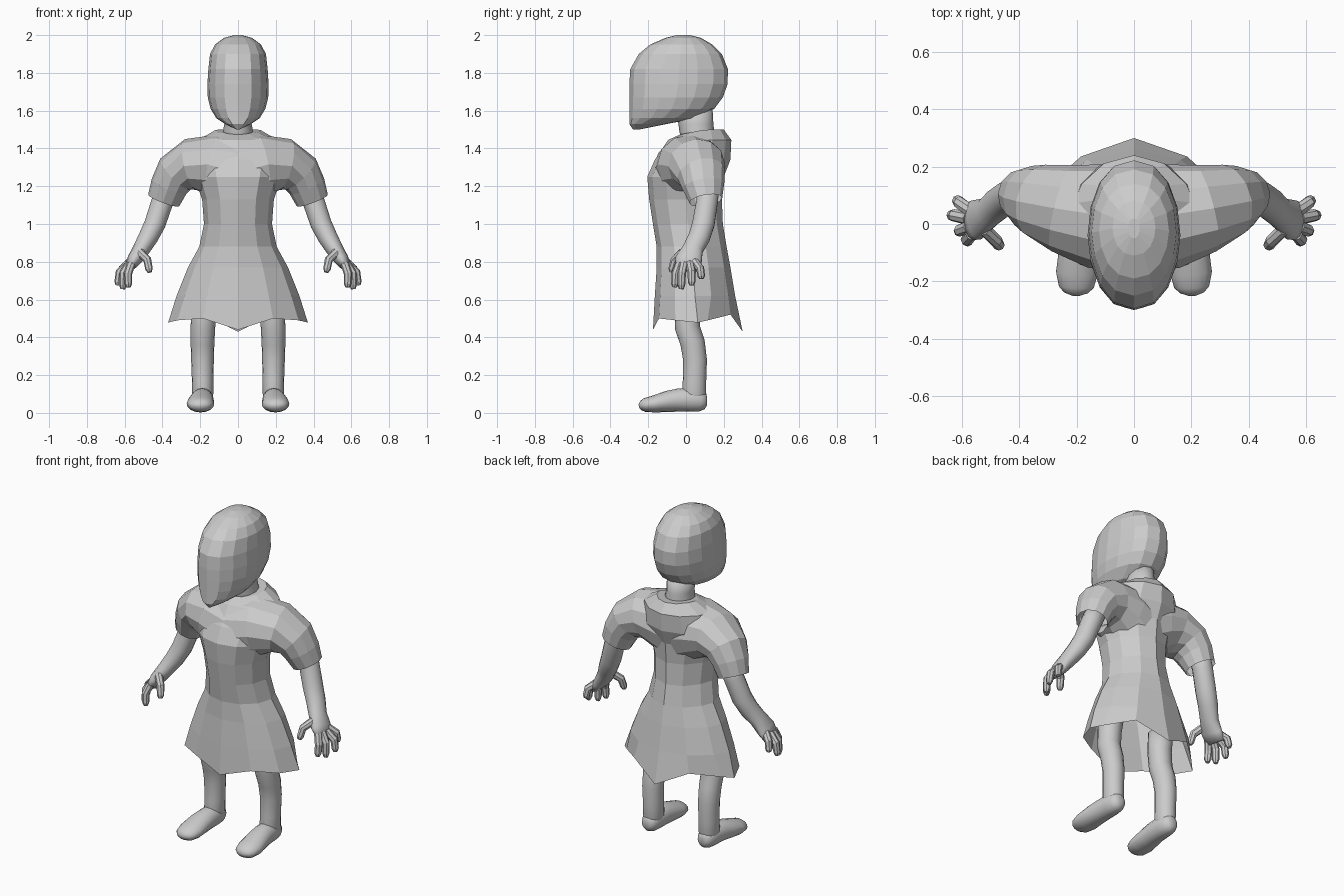
import bpy, bmesh
from math import sin, cos, pi, copysign
from mathutils import Vector


def loft(name, rings, cap_start=True, cap_end=True, mirror=False, smooth=False):
    """Skin a list of equal-sized point rings with quads."""
    bm = bmesh.new()
    loops = [[bm.verts.new(p) for p in ring] for ring in rings]
    n = len(loops[0])
    for a, b in zip(loops, loops[1:]):
        for i in range(n):
            j = (i + 1) % n
            bm.faces.new((a[i], a[j], b[j], b[i]))
    if cap_start:
        bm.faces.new(loops[0][::-1])
    if cap_end:
        bm.faces.new(loops[-1])
    bmesh.ops.recalc_face_normals(bm, faces=bm.faces)
    for f in bm.faces:
        f.smooth = smooth
    mesh = bpy.data.meshes.new(name)
    bm.to_mesh(mesh)
    bm.free()
    obj = bpy.data.objects.new(name, mesh)
    bpy.context.collection.objects.link(obj)
    if mirror:
        obj.modifiers.new("Mirror", "MIRROR")
    return obj


def level(z, y_front, y_back, width, n=16, front_pow=1.0, back_pow=1.0, side_pow=1.0):
    """Horizontal ring; powers above 1 sharpen a side, below 1 make it boxier."""
    yc, d = (y_front + y_back) / 2, (y_back - y_front) / 2
    ring = []
    for i in range(n):
        a = 2 * pi * i / n
        c, s = cos(a), sin(a)
        y = -d * abs(c) ** front_pow if c > 0 else d * abs(c) ** back_pow
        x = copysign(width * abs(s) ** side_pow, s) if abs(s) > 1e-6 else 0
        ring.append(Vector((x, yc + y, z)))
    return ring


def tube(name, path, ref, n=10, **kw):
    """Tube through (x, y, z, radius_u, radius_v); v follows the ref axis."""
    pts = [Vector(p[:3]) for p in path]
    ref = Vector(ref)
    rings = []
    for k, p in enumerate(path):
        t = (pts[min(k + 1, len(pts) - 1)] - pts[max(k - 1, 0)]).normalized()
        u = t.cross(ref).normalized()
        v = u.cross(t)
        rings.append([pts[k] + u * p[3] * cos(2 * pi * i / n) + v * p[4] * sin(2 * pi * i / n)
                      for i in range(n)])
    return loft(name, rings, mirror=True, **kw)


# Head: deep skull with a flat, ridged face and pointed chin
head = [(1.50, -.28, -.25, .008), (1.53, -.30, -.10, .07), (1.56, -.30, .06, .115),
        (1.61, -.30, .15, .145), (1.67, -.30, .195, .16), (1.74, -.30, .22, .162),
        (1.82, -.295, .222, .157), (1.90, -.25, .19, .148), (1.95, -.19, .14, .122),
        (1.985, -.11, .08, .075), (2.0, -.05, .02, .02)]
loft("head", [level(*r, front_pow=1.1, side_pow=.85) for r in head])

# Neck
neck = [(1.42, -.02, .15, .08), (1.49, -.035, .15, .08), (1.53, -.04, .145, .072),
        (1.62, -.06, .14, .075)]
loft("neck", [level(*r, n=12) for r in neck], smooth=True)

# Dress body: collar, chest, waist and flared open skirt
body = [(1.50, -.03, .20, .12), (1.445, -.095, .24, .21), (1.34, -.165, .235, .25),
        (1.25, -.205, .20, .23), (1.13, -.195, .19, .19), (1.0, -.175, .195, .18),
        (.88, -.155, .215, .205), (.77, -.155, .235, .265), (.62, -.165, .26, .325)]
rings = [level(*r, n=12, back_pow=1.3) for r in body]
for p in rings[0]:
    p.z += 0.2 * min(p.y - .10, 0)          # collar dips at the front
hem = level(.49, -.175, .30, .37, n=12, back_pow=2.2)
for i, dz in {0: -.05, 1: .01, 11: .01, 3: -.012, 9: -.012, 6: -.06, 5: .03, 7: .03}.items():
    hem[i].z += dz
loft("dress_body", rings + [hem], cap_end=False)

# Short sleeves fanning out from the chest, making a V crease below the bust
tube("sleeves", [(0, .01, 1.27, .20, .185), (.13, .028, 1.31, .167, .183),
                 (.25, .055, 1.315, .138, .155), (.33, .08, 1.265, .115, .13),
                 (.365, .092, 1.2, .10, .112), (.393, .105, 1.125, .088, .088)],
     (0, 1, 0), n=12, cap_start=False, cap_end=False)

# Arms down to the flattened palms
tube("arms", [(.36, .12, 1.22, .06, .06), (.40, .112, 1.12, .058, .058),
              (.44, .092, 1.0, .056, .06), (.475, .07, .93, .052, .058),
              (.51, .038, .87, .046, .055), (.55, .014, .81, .038, .072),
              (.582, .007, .76, .022, .065)], (0, 1, 0), n=14, smooth=True)

# Fingers: base, knuckle, tip
fingers = {
    "thumb": ((.52, -.02, .85), (.48, -.06, .81), (.468, -.078, .745)),
    "index_finger": ((.565, -.035, .79), (.583, -.055, .735), (.58, -.06, .665)),
    "middle_finger": ((.575, -.01, .79), (.607, -.022, .74), (.61, -.025, .655)),
    "ring_finger": ((.58, .02, .79), (.627, .03, .745), (.637, .03, .675)),
    "little_finger": ((.57, .045, .80), (.61, .075, .765), (.617, .083, .71)),
}
for name, (a, b, c) in fingers.items():
    tube(name, [(*a, .023, .023), (*b, .022, .022),
                (*(Vector(b).lerp(Vector(c), .75)), .02, .02), (*c, .012, .012)],
         (0, 1, 0), n=8)

# Legs, bowing back below the knee
tube("legs", [(.175, .02, .66, .07, .07), (.18, .005, .55, .068, .067),
              (.186, .008, .45, .066, .065), (.188, .035, .37, .065, .063),
              (.188, .048, .28, .063, .06), (.187, .045, .17, .062, .057),
              (.187, .043, .10, .064, .056), (.187, .04, .05, .055, .045)],
     (1, 0, 0), n=16, smooth=True)

# Feet: rounded heel to wide toe
tube("feet", [(.188, .112, .06, .02, .02), (.188, .102, .06, .042, .038),
              (.188, .08, .064, .056, .05), (.188, .03, .07, .064, .058),
              (.19, -.04, .068, .061, .062), (.195, -.10, .06, .056, .068),
              (.199, -.17, .047, .045, .073), (.201, -.22, .041, .036, .061),
              (.202, -.24, .039, .024, .042), (.202, -.25, .038, .008, .014)],
     (1, 0, 0), n=16, smooth=True)
